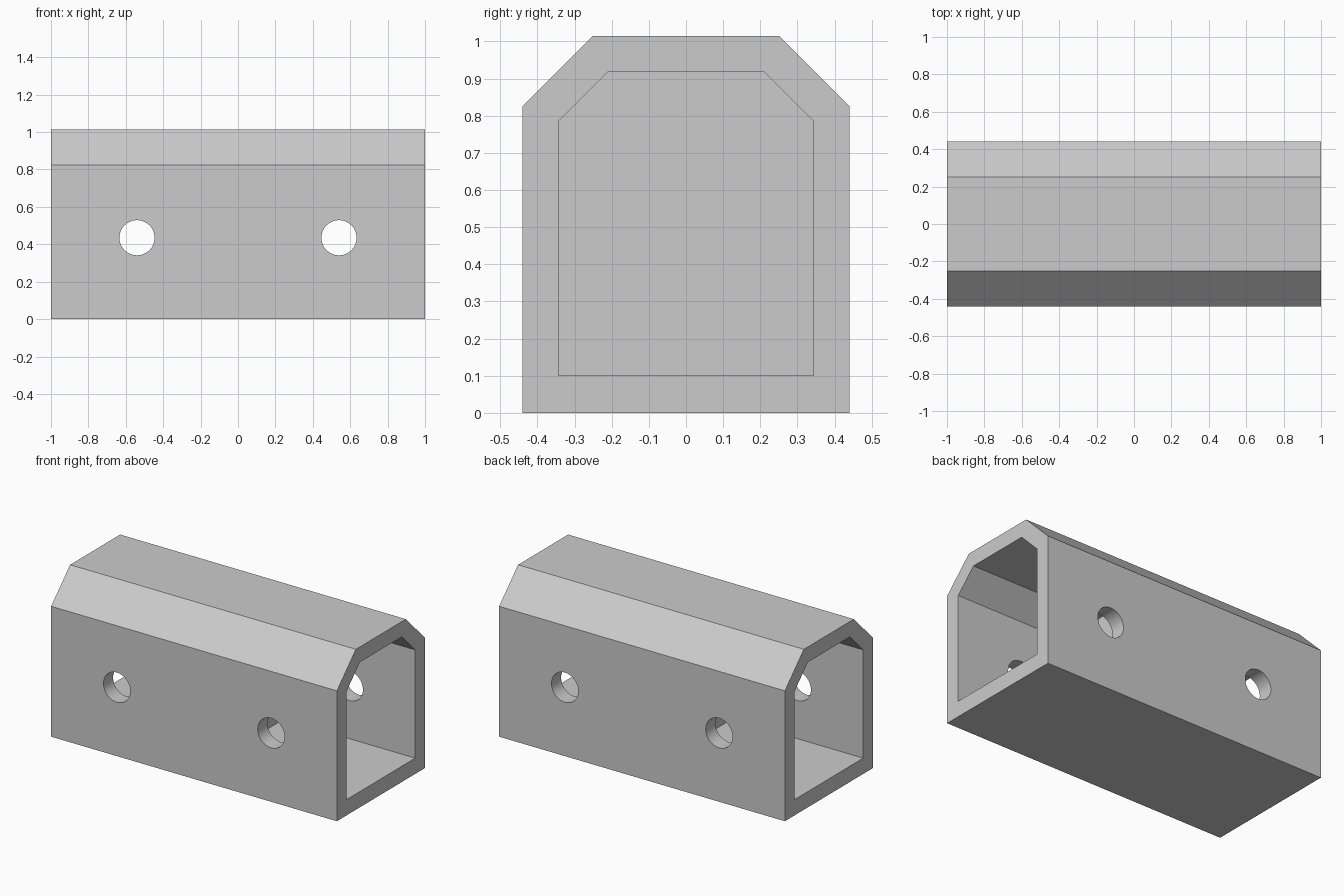
import bpy
import bmesh
from math import radians
from mathutils import Matrix

cube = bpy.data.objects.get("Cube")
if cube:
    bpy.data.objects.remove(cube, do_unlink=True)

LENGTH = 2.0
PARTITION_HALF = 0.08
HOLE_X, HOLE_Z, HOLE_RADIUS = 0.54, 0.435, 0.094

grey = bpy.data.materials.new("plain grey")
grey.use_nodes = True
colour = (0.6, 0.6, 0.6, 1)
grey.diffuse_color = colour
grey.node_tree.nodes["Principled BSDF"].inputs["Base Color"].default_value = colour


def add_object(name, bm):
    bmesh.ops.recalc_face_normals(bm, faces=bm.faces)
    mesh = bpy.data.meshes.new(name)
    bm.to_mesh(mesh)
    bm.free()
    mesh.materials.append(grey)
    obj = bpy.data.objects.new(name, mesh)
    bpy.context.collection.objects.link(obj)
    return obj


def prism(name, half_profile, x0, x1):
    """Mirror a (y, z) half profile and extrude it along x."""
    outline = half_profile + [(-y, z) for y, z in reversed(half_profile)]
    bm = bmesh.new()
    face = bm.faces.new([bm.verts.new((x0, y, z)) for y, z in outline])
    ext = bmesh.ops.extrude_face_region(bm, geom=[face])
    moved = [v for v in ext["geom"] if isinstance(v, bmesh.types.BMVert)]
    bmesh.ops.translate(bm, verts=moved, vec=(x1 - x0, 0, 0))
    return add_object(name, bm)


def drill(name, x):
    """Cylinder across the full depth of the housing."""
    bm = bmesh.new()
    place = Matrix.Translation((x, 0, HOLE_Z)) @ Matrix.Rotation(radians(90), 4, 'X')
    bmesh.ops.create_cone(bm, cap_ends=True, segments=48, radius1=HOLE_RADIUS,
                          radius2=HOLE_RADIUS, depth=1.2, matrix=place)
    return add_object(name, bm)


# Housing with chamfered top edges
outer = [(0.44, 0), (0.44, 0.825), (0.25, 1.015)]
inner = [(0.343, 0.1), (0.343, 0.785), (0.21, 0.918)]
housing = prism("housing", outer, -LENGTH / 2, LENGTH / 2)

# Two open chambers either side of the central partition, each with a cross hole
cutters = []
for side, word in ((-1, "right"), (1, "left")):
    ends = sorted((side * PARTITION_HALF, side * (LENGTH / 2 + 0.1)))
    cutters.append(prism(word + "_chamber_cutter", inner, *ends))
    cutters.append(drill(word + "_hole_cutter", side * HOLE_X))

bpy.context.view_layer.objects.active = housing
for cutter in cutters:
    cutter.hide_render = True
    mod = housing.modifiers.new(cutter.name, 'BOOLEAN')
    mod.operation = 'DIFFERENCE'
    mod.solver = 'EXACT'
    mod.object = cutter
    bpy.ops.object.modifier_apply(modifier=mod.name)
    bpy.data.objects.remove(cutter, do_unlink=True)

# Round hole walls, crisp edges elsewhere
bpy.ops.object.select_all(action='DESELECT')
housing.select_set(True)
bpy.ops.object.shade_smooth_by_angle(angle=radians(30))
